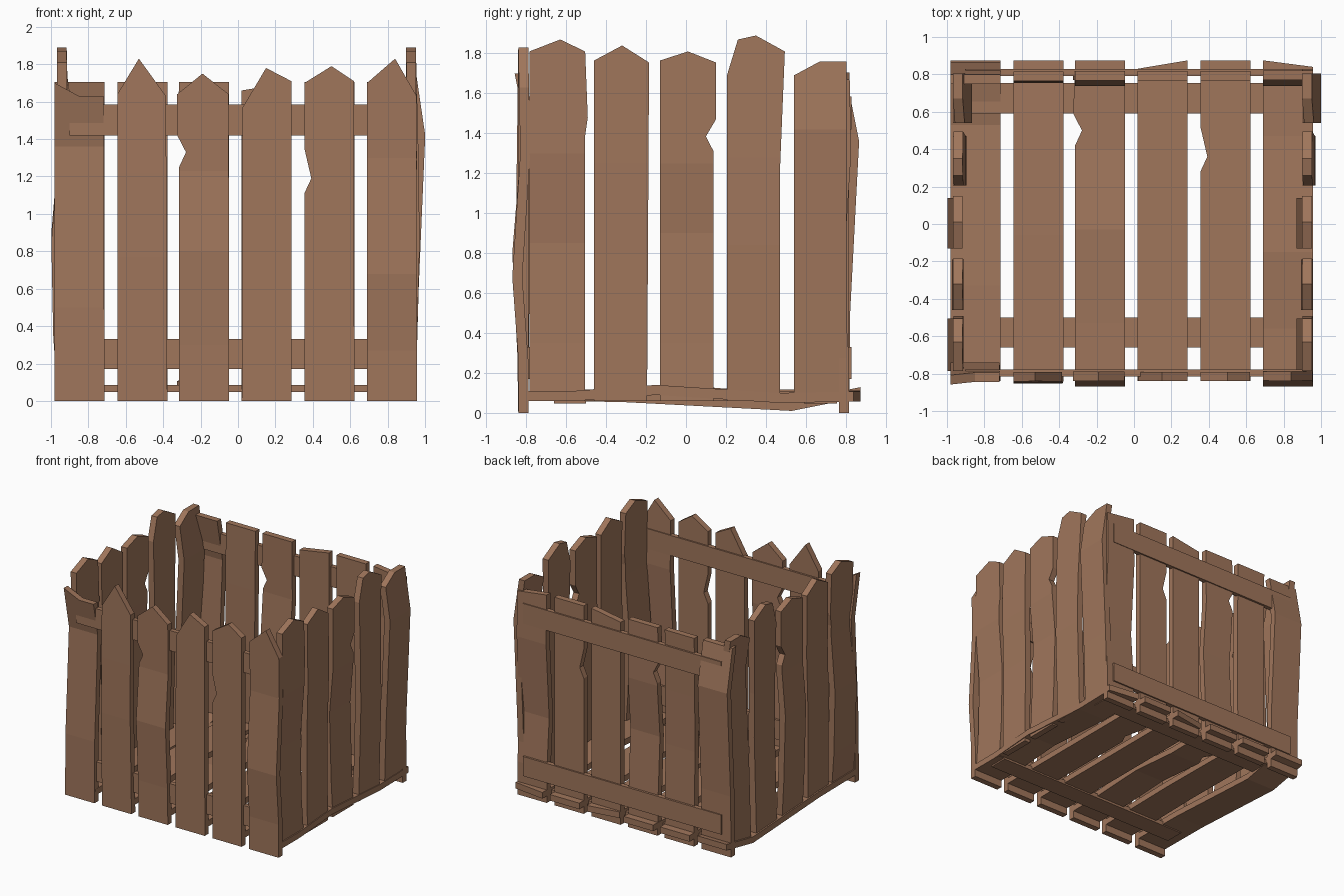
import bpy, bmesh
from mathutils import Vector

if "Cube" in bpy.data.objects:
    bpy.data.objects.remove(bpy.data.objects["Cube"])

wood = bpy.data.materials.new("brown wood")
wood.diffuse_color = (0.35, 0.18, 0.105, 1)
wood.use_nodes = True
wood.node_tree.nodes["Principled BSDF"].inputs["Base Color"].default_value = wood.diffuse_color


def bend_at(v, bends):
    # piecewise-linear warp of a plank along its length
    for (a, p), (b, q) in zip(bends, bends[1:]):
        if v <= b:
            return p + (q - p) * (v - a) / (b - a)
    return bends[-1][1]


def board(name, outline, depth, thick, bends, place):
    """Extrude an outline (u, v), cut it at the bends, warp it, then place it."""
    bm = bmesh.new()
    face = bm.faces.new([bm.verts.new((u, depth, v)) for u, v in outline])
    ext = bmesh.ops.extrude_face_region(bm, geom=[face])
    new = [g for g in ext["geom"] if isinstance(g, bmesh.types.BMVert)]
    bmesh.ops.translate(bm, verts=new, vec=(0, thick, 0))
    for v, _ in bends[1:-1]:
        geom = bm.verts[:] + bm.edges[:] + bm.faces[:]
        bmesh.ops.bisect_plane(bm, geom=geom, plane_co=(0, 0, v), plane_no=(0, 0, 1))
    for vert in bm.verts:
        u, d, v = vert.co
        vert.co = Vector(place(u, d + bend_at(v, bends), v))
    bmesh.ops.recalc_face_normals(bm, faces=bm.faces)
    mesh = bpy.data.meshes.new(name)
    bm.to_mesh(mesh)
    bm.free()
    mesh.materials.append(wood)
    bpy.context.collection.objects.link(bpy.data.objects.new(name, mesh))


# left edge of each plank in the six-plank panel, its warp, and notch in left edge
LEFT = [-0.98, -0.645, -0.315, 0.02, 0.355, 0.69]
BENDS = [
    [(0, 0), (0.5, 0.005), (1.36, 0.05), (1.71, -0.02)],
    [(0, 0), (0.77, -0.012), (1.22, -0.008), (1.83, 0.0)],
    [(0, 0), (0.3, -0.005), (0.8, -0.03), (1.23, 0.005), (1.75, 0)],
    [(0, 0), (1.78, 0)],
    [(0, 0), (1.79, 0)],
    [(0, 0), (0.27, 0), (0.68, -0.03), (1.3, 0.01), (1.83, 0)],
]
NOTCH = {2: [(-0.325, 1.42), (-0.278, 1.33), (-0.315, 1.25)],
         4: [(0.355, 1.35), (0.392, 1.19), (0.355, 1.11)]}
# tops listed right to left
POINTED = [
    [(-0.72, 1.63), (-0.85, 1.63), (-0.98, 1.70)],
    [(-0.385, 1.63), (-0.53, 1.83), (-0.645, 1.64)],
    [(-0.05, 1.64), (-0.19, 1.75), (-0.325, 1.64)],
    [(0.285, 1.71), (0.15, 1.78), (0.025, 1.57)],
    [(0.62, 1.71), (0.50, 1.79), (0.355, 1.70)],
    [(0.955, 1.63), (0.84, 1.83), (0.69, 1.70)],
]
FLAT = [[(l + 0.267, 1.67 if i == 5 else 1.705), (l, 1.66 if i == 3 else 1.705)]
        for i, l in enumerate(LEFT)]


def panel(name, tops, place):
    for i, l in enumerate(LEFT):
        outline = [(l, 0), (l + 0.267, 0)] + tops[i] + NOTCH.get(i, [])
        board(f"{name}_plank_{i + 1}", outline, -0.84, 0.05, BENDS[i], place)
    # cross rails
    for j, (a, b) in enumerate([(0.17, 0.33), (1.42, 1.585)]):
        board(f"{name}_rail_{j + 1}", [(-0.9, a), (0.9, a), (0.9, b), (-0.9, b)],
              -0.815, 0.037, [(0, 0), (2, 0)], place)


panel("front", POINTED, lambda u, d, v: (u, d, v))
panel("back", FLAT, lambda u, d, v: (u, d + 1.607, v))
panel("floor", FLAT, lambda u, d, v: (u, v - 0.83, -d - 0.73))

# side walls: five pointed planks each, bottoms resting in the floor
B = 0.06
SIDE = [
    ([(-0.785, B), (-0.505, B), (-0.505, 1.39), (-0.492, 1.48), (-0.505, 1.81),
      (-0.63, 1.87), (-0.785, 1.81)],
     [(B, 0), (0.35, -0.02), (0.85, -0.03), (1.3, 0.005), (1.87, 0)]),
    ([(-0.46, B), (-0.195, B), (-0.185, 1.755), (-0.32, 1.84), (-0.46, 1.765)],
     [(B, 0), (0.8, -0.005), (1.25, 0.005), (1.84, 0)]),
    ([(-0.13, B), (0.138, B), (0.138, 1.31), (0.10, 1.385), (0.15, 1.47),
      (0.15, 1.755), (0.01, 1.81), (-0.13, 1.765)],
     [(B, 0), (0.35, -0.015), (0.9, -0.03), (1.25, 0), (1.81, 0)]),
    ([(0.205, B), (0.47, B), (0.47, 1.2), (0.495, 1.81), (0.35, 1.89),
      (0.26, 1.87), (0.205, 1.69)],
     [(B, 0), (0.84, 0.02), (1.28, 0.015), (1.89, 0)]),
    ([(0.54, B), (0.805, B), (0.805, 1.76), (0.67, 1.76), (0.54, 1.69)],
     [(B, 0), (0.6, 0.015), (1.42, 0.05), (1.76, 0)]),
]
for side, shift in (("left", 0), ("right", 1.867)):
    for i, (outline, bends) in enumerate(SIDE):
        board(f"{side}_plank_{i + 1}", outline, -0.968, 0.052, bends,
              lambda u, d, v, s=shift: (d + s, u, v))
